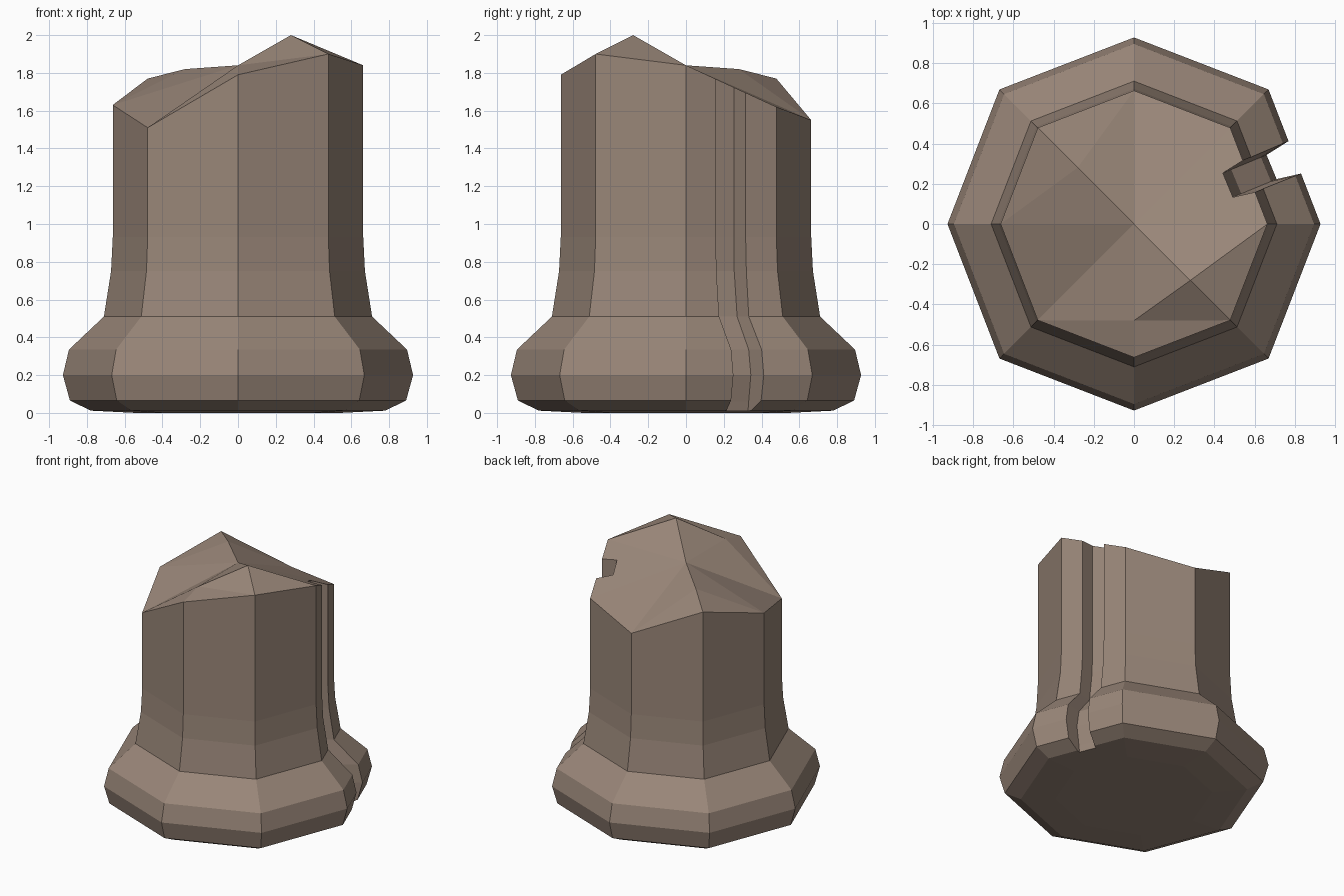
import bpy, bmesh, math
from mathutils import Vector

if "Cube" in bpy.data.objects:
    bpy.data.objects.remove(bpy.data.objects["Cube"])

stone = bpy.data.materials.new("brown stone")
stone.diffuse_color = (0.32, 0.24, 0.19, 1)
stone.use_nodes = True
stone.node_tree.nodes["Principled BSDF"].inputs["Base Color"].default_value = stone.diffuse_color


def make_object(name, bm):
    bmesh.ops.recalc_face_normals(bm, faces=bm.faces)
    mesh = bpy.data.meshes.new(name)
    bm.to_mesh(mesh)
    bm.free()
    mesh.materials.append(stone)
    ob = bpy.data.objects.new(name, mesh)
    bpy.context.collection.objects.link(ob)
    return ob


def bridge(bm, a, b):
    n = len(a)
    for i in range(n):
        j = (i + 1) % n
        bm.faces.new((a[i], a[j], b[j], b[i]))


def ring(bm, r, heights):
    # octagon with slightly wide diagonal corners
    verts = []
    for i in range(8):
        a = i * math.pi / 4
        k = r * (1.02 if i % 2 else 1.0)
        verts.append(bm.verts.new((k * math.cos(a), k * math.sin(a), heights[i])))
    return verts


# Column: octagonal base and shaft
profile = [(0.54, 0.0), (0.78, 0.012), (0.89, 0.066), (0.927, 0.2),
           (0.895, 0.335), (0.71, 0.51), (0.672, 0.75), (0.663, 0.93)]
# broken rim heights, counter-clockwise from the right side
rim_z = [1.84, 1.62, 1.55, 1.77, 1.63, 1.51, 1.79, 1.90]
bm = bmesh.new()
rings = [ring(bm, r, [z] * 8) for r, z in profile]
rings.append(ring(bm, 0.663, rim_z))
for a, b in zip(rings, rings[1:]):
    bridge(bm, a, b)
bm.faces.new(rings[0])

# Broken top facets
R, BR, B, BL, L, FL, F, FR = rings[-1]
centre = bm.verts.new((0, 0, 1.84))
peak = bm.verts.new((0.28, -0.28, 2.0))
back = bm.verts.new((-0.28, 0.28, 1.82))
front = bm.verts.new((0, -0.48, 1.84))
for f in [(FL, F, front), (F, FR, front), (front, FR, peak), (FR, R, peak),
          (peak, R, centre), (front, peak, centre), (FL, front, centre),
          (L, FL, centre), (L, centre, back), (BL, L, back), (B, BL, back),
          (B, back, centre), (BR, B, centre), (R, BR, centre)]:
    bm.faces.new(f)
column = make_object("broken_column", bm)

# Groove cutter: follows the profile down one side face
floor = [(0.69, -0.05), (0.71, 0.06), (0.74, 0.2), (0.71, 0.335),
         (0.55, 0.51), (0.51, 0.75), (0.505, 0.93), (0.505, 2.2)]
ang = math.radians(22.5)
out = Vector((math.cos(ang), math.sin(ang), 0))
side = Vector((-math.sin(ang), math.cos(ang), 0))
bm = bmesh.new()
sections = []
for d, z in floor:
    w = 0.065
    wo = w + 0.17 * (1.1 - d)
    pts = [(d, -w), (1.1, -wo), (1.1, wo), (d, w)]
    sections.append([bm.verts.new(out * r + side * t + Vector((0, 0, z))) for r, t in pts])
for a, b in zip(sections, sections[1:]):
    bridge(bm, a, b)
bm.faces.new(sections[0])
bm.faces.new(sections[-1])
cutter = make_object("groove_cutter", bm)
cutter.hide_render = True

mod = column.modifiers.new("groove", "BOOLEAN")
mod.operation = "DIFFERENCE"
mod.solver = "EXACT"
mod.object = cutter
bpy.context.view_layer.objects.active = column
bpy.ops.object.modifier_apply(modifier=mod.name)
bpy.data.objects.remove(cutter)
